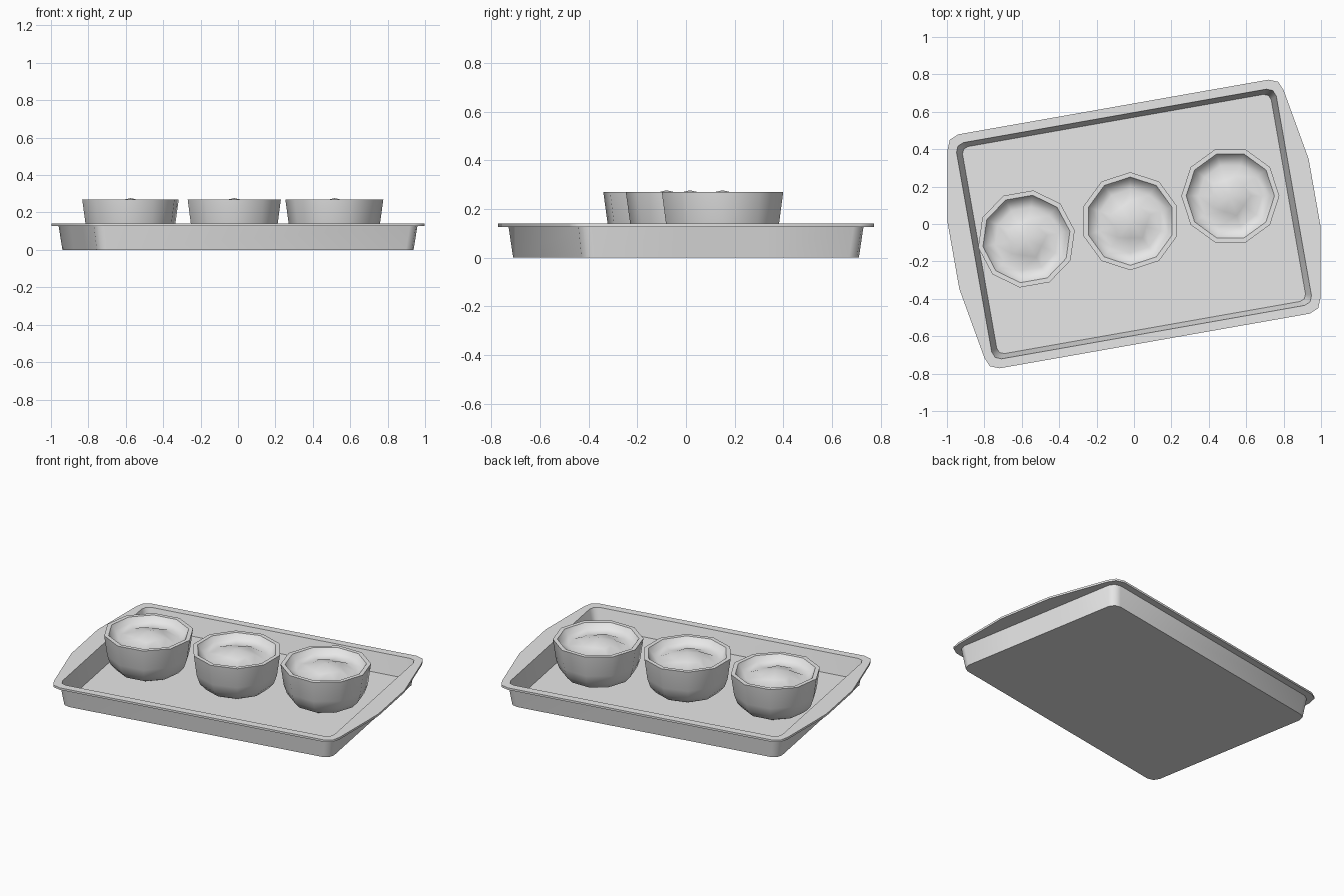
import bpy, bmesh
from math import sin, cos, pi, radians

cube = bpy.data.objects.get("Cube")
if cube:
    bpy.data.objects.remove(cube)

grey = bpy.data.materials.new("plain grey")
grey.use_nodes = True
grey.diffuse_color = (0.8, 0.8, 0.8, 1)
grey.node_tree.nodes["Principled BSDF"].inputs["Base Color"].default_value = (0.8, 0.8, 0.8, 1)


def loft(name, rings, location, turn, peak=None):
    """Join equal rings of points; cap the first, and close the last flat or to a peak."""
    bm = bmesh.new()
    loops = [[bm.verts.new(p) for p in ring] for ring in rings]
    n = len(loops[0])
    for a, b in zip(loops, loops[1:]):
        for i in range(n):
            j = (i + 1) % n
            bm.faces.new((a[i], a[j], b[j], b[i]))
    bm.faces.new(loops[0][::-1])
    if peak is None:
        bm.faces.new(loops[-1])
    else:
        tip = bm.verts.new((0, 0, peak))
        for i in range(n):
            bm.faces.new((loops[-1][i], loops[-1][(i + 1) % n], tip))
    bmesh.ops.recalc_face_normals(bm, faces=bm.faces)
    mesh = bpy.data.meshes.new(name)
    bm.to_mesh(mesh)
    bm.free()
    mesh.materials.append(grey)
    ob = bpy.data.objects.new(name, mesh)
    bpy.context.collection.objects.link(ob)
    ob.location = location
    ob.rotation_euler.z = radians(turn)
    bpy.ops.object.select_all(action='DESELECT')
    ob.select_set(True)
    bpy.context.view_layer.objects.active = ob
    bpy.ops.object.shade_smooth_by_angle(angle=radians(50))
    return ob


def tray_ring(hx, hy, r, z, bulge=0.0):
    """Rounded rectangle whose short sides can swell out into handles."""
    pts = []
    for k, (sx, sy) in enumerate([(1, 1), (-1, 1), (-1, -1), (1, -1)]):
        for step in range(3):
            a = k * pi / 2 + step * pi / 4
            pts.append((sx * (hx - r) + r * cos(a), sy * (hy - r) + r * sin(a), z))
        if k in (1, 3):
            pts += [(sx * (hx + bulge), sy * y, z) for y in (0.18, -0.18)]
    return pts


# Tray: base, outer wall, flat rim with handles, inner wall and floor
loft("tray", [
    tray_ring(0.86, 0.578, 0.05, 0),
    tray_ring(0.878, 0.594, 0.05, 0.127),
    tray_ring(0.912, 0.635, 0.07, 0.127, 0.068),
    tray_ring(0.912, 0.635, 0.07, 0.14, 0.068),
    tray_ring(0.868, 0.587, 0.045, 0.14),
    tray_ring(0.838, 0.562, 0.035, 0.02),
], (0, 0, 0), 10)

# Ten-sided bowls: (radius, height) from the foot over the rim to the filling
profile = [(0.14, 0.02), (0.19, 0.045), (0.225, 0.085), (0.244, 0.14), (0.262, 0.27),
           (0.236, 0.27), (0.215, 0.24), (0.17, 0.226), (0.11, 0.253)]


def bowl(name, x, y, turn):
    rings = []
    for r, z in profile:
        ring = []
        for i in range(10):
            # the filling's top is five-sided
            rr = r * cos(pi / 5) if r == profile[-1][0] and i % 2 else r
            a = i * pi / 5
            ring.append((rr * cos(a), rr * sin(a), z))
        rings.append(ring)
    loft(name, rings, (x, y, 0), turn, peak=0.277)


bowl("right_bowl", -0.575, -0.08, 10)
bowl("middle_bowl", -0.02, 0.015, 18)
bowl("left_bowl", 0.515, 0.15, 0)
